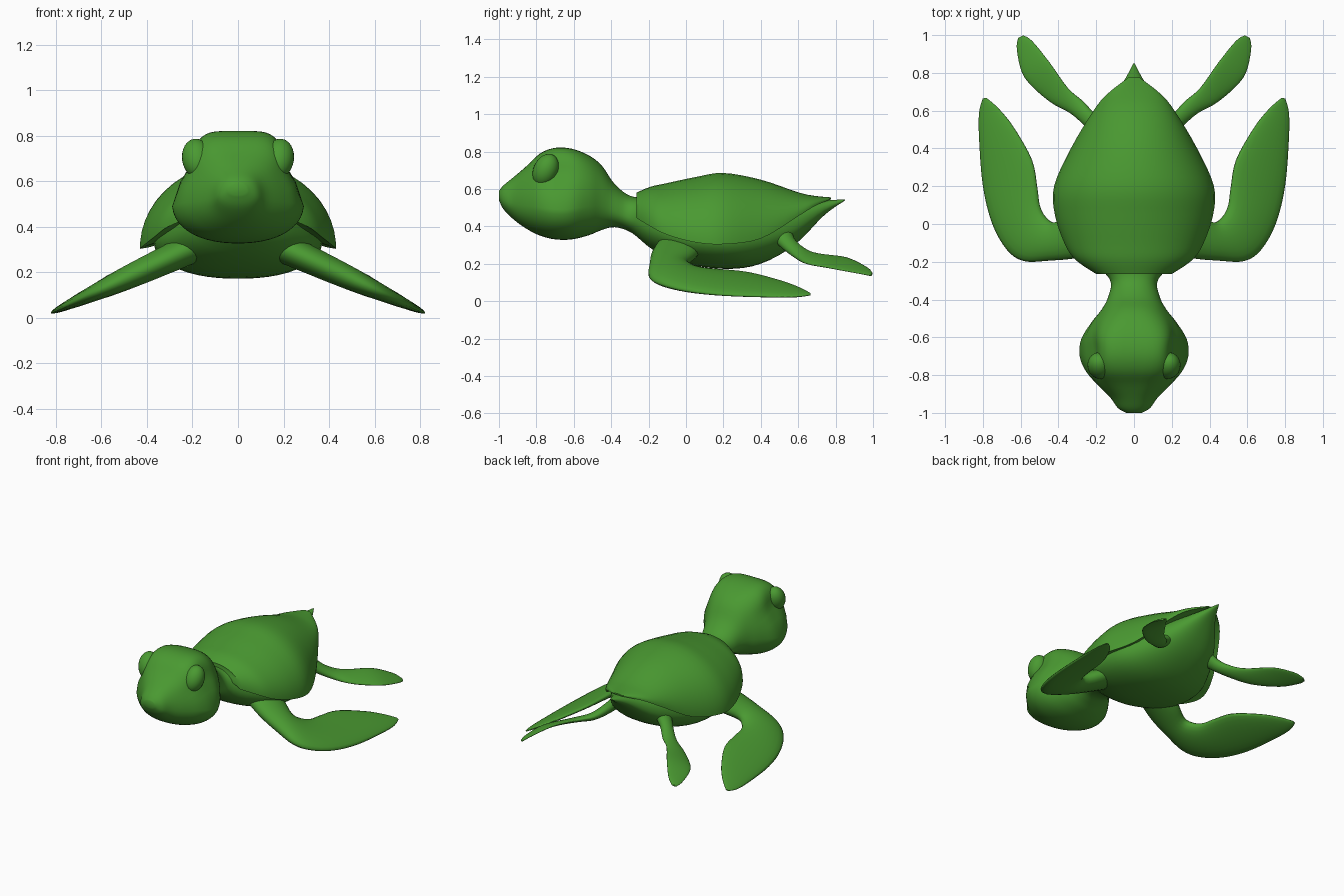
import bpy, bmesh, math
from mathutils import Vector, Matrix

if "Cube" in bpy.data.objects:
    bpy.data.objects.remove(bpy.data.objects["Cube"])

green = bpy.data.materials.new("turtle_green")
green.diffuse_color = (0.068, 0.32, 0.031, 1)
green.use_nodes = True
green.node_tree.nodes["Principled BSDF"].inputs["Base Color"].default_value = green.diffuse_color


def resample(rows, steps):
    """Catmull-Rom interpolation through tuples of numbers."""
    out = []
    for i in range(len(rows) - 1):
        a, b, c, d = rows[max(i - 1, 0)], rows[i], rows[i + 1], rows[min(i + 2, len(rows) - 1)]
        for k in range(steps):
            t = k / steps
            out.append([0.5 * (2 * q + (r - p) * t + (2 * p - 5 * q + 4 * r - s) * t * t
                               + (3 * q - p - 3 * r + s) * t ** 3)
                        for p, q, r, s in zip(a, b, c, d)])
    return out + [list(rows[-1])]


def finish(name, bm, mirror=False, angle=70):
    bmesh.ops.recalc_face_normals(bm, faces=bm.faces)
    me = bpy.data.meshes.new(name)
    bm.to_mesh(me)
    bm.free()
    ob = bpy.data.objects.new(name, me)
    bpy.context.collection.objects.link(ob)
    me.materials.append(green)
    if mirror:
        ob.modifiers.new("Mirror", 'MIRROR')
    bpy.ops.object.select_all(action='DESELECT')
    ob.select_set(True)
    bpy.context.view_layer.objects.active = ob
    bpy.ops.object.shade_smooth_by_angle(angle=math.radians(angle))


def loft(name, rings, **kw):
    bm = bmesh.new()
    vs = [[bm.verts.new(p) for p in ring] for ring in rings]
    n = len(vs[0])
    for a, b in zip(vs, vs[1:]):
        for j in range(n):
            k = (j + 1) % n
            bm.faces.new((a[j], a[k], b[k], b[j]))
    bm.faces.new(vs[0])
    bm.faces.new(vs[-1])
    finish(name, bm, **kw)


def angles(n):
    return [2 * math.pi * (k + 0.5) / n for k in range(n)]


# Head, neck, belly and tail in one skin
def body_ring(y, bottom, top, w):
    skull = math.exp(-((y + .68) / .16) ** 2)   # boxy, pinched brow around the eyes
    mid = bottom + (top - bottom) * (.42 - .06 * skull)
    ring = []
    for a in angles(48):
        c, s = math.cos(a), math.sin(a)
        e = 2 / (2.1 + 2.4 * skull) if s > 0 else .9
        x, h = math.copysign(abs(c) ** e, c), abs(s) ** e
        if s > 0:
            u = min(1, h / .65)
            x *= 1 - .3 * skull * u * u * (3 - 2 * u)
        ring.append((w * x, y, mid + h * (top - mid if s > 0 else bottom - mid)))
    return ring


body_rows = [   # y, bottom, top, half width
    (-1, .54, .59, .04), (-.975, .49, .62, .085), (-.92, .435, .665, .125),
    (-.85, .385, .725, .195), (-.78, .35, .79, .255), (-.7, .33, .82, .288),
    (-.61, .33, .815, .28), (-.52, .352, .78, .225), (-.45, .38, .725, .17),
    (-.38, .395, .625, .135), (-.29, .365, .56, .13), (-.17, .27, .56, .25),
    (0, .2, .56, .355), (.22, .172, .57, .365), (.4, .2, .55, .295),
    (.58, .3, .53, .19), (.74, .46, .54, .065), (.85, .538, .543, .004),
]
loft("body", [body_ring(*r) for r in resample(body_rows, 4)])


# Domed shell with a thin lip, hollowed underneath
def shell_ring(y, rim, top, w):
    ring = []
    for a in angles(48):
        x, s = math.cos(a), math.sin(a)
        lift = min(.05, (top - rim) * .3) * (1 - x ** 4) - .006
        ring.append((w * x, y, rim + ((top - rim) * s if s > 0 else lift)))
    return ring


shell_rows = [  # y, rim height, crown height, half width
    (-.265, .45, .58, .2), (-.19, .405, .612, .31), (-.1, .36, .632, .37),
    (.05, .32, .664, .42), (.2, .31, .686, .424), (.4, .34, .65, .335),
    (.6, .46, .582, .215), (.69, .515, .563, .14), (.775, .55, .555, .03),
]
loft("shell", [shell_ring(*r) for r in resample(shell_rows, 4)], angle=45)


# Lens-shaped blade between two edge lines, thinning toward the tip
def flipper(name, stations, root, tip, power):
    rows = resample(stations, 4)
    rings = []
    for i, r in enumerate(rows):
        a, b = Vector(r[:3]), Vector(r[3:])
        mid, half = (a + b) / 2, (b - a) / 2
        up = Vector((.42, 0, .9))
        up = (up - half * (up.dot(half) / half.length_squared)).normalized()
        t = tip + (root - tip) * (1 - i / (len(rows) - 1)) ** power
        rings.append([mid + half * math.cos(q) + up * t * math.sin(q) for q in angles(20)])
    loft(name, rings, mirror=True)


# Front flippers slope evenly down toward the outside
front_edges = [  # leading x, y, trailing x, y
    (.15, -.13, .15, .1), (.3, -.18, .3, .07), (.45, -.195, .415, .01),
    (.58, -.198, .47, .04), (.67, -.14, .5, .1), (.75, 0, .512, .19),
    (.8, .2, .54, .34), (.82, .45, .635, .51), (.82, .59, .715, .61), (.8, .665, .78, .667),
]
flipper("front_flippers", [(x, y, .4 - .46 * x, u, v, .4 - .46 * u)
                           for x, y, u, v in front_edges], .07, .004, 1)

flipper("rear_flippers", [
    (.12, .56, .41, .17, .42, .38), (.205, .585, .32, .245, .505, .3),
    (.27, .65, .268, .335, .585, .235), (.35, .72, .25, .45, .65, .2),
    (.45, .86, .233, .58, .775, .175), (.54, .97, .18, .62, .92, .148),
    (.585, .998, .148, .613, .985, .136),
], .05, .006, 2)

# Bulging eyes, leaning back at the top
bm = bmesh.new()
bmesh.ops.create_uvsphere(bm, u_segments=24, v_segments=16, radius=1)
bm.transform(Matrix.Translation((.18, -.75, .7))
             @ Matrix.Rotation(math.radians(-24), 4, 'X')
             @ Matrix.Rotation(math.radians(8), 4, 'Y')
             @ Matrix.Diagonal((.066, .066, .091, 1)))
finish("eyes", bm, mirror=True)
